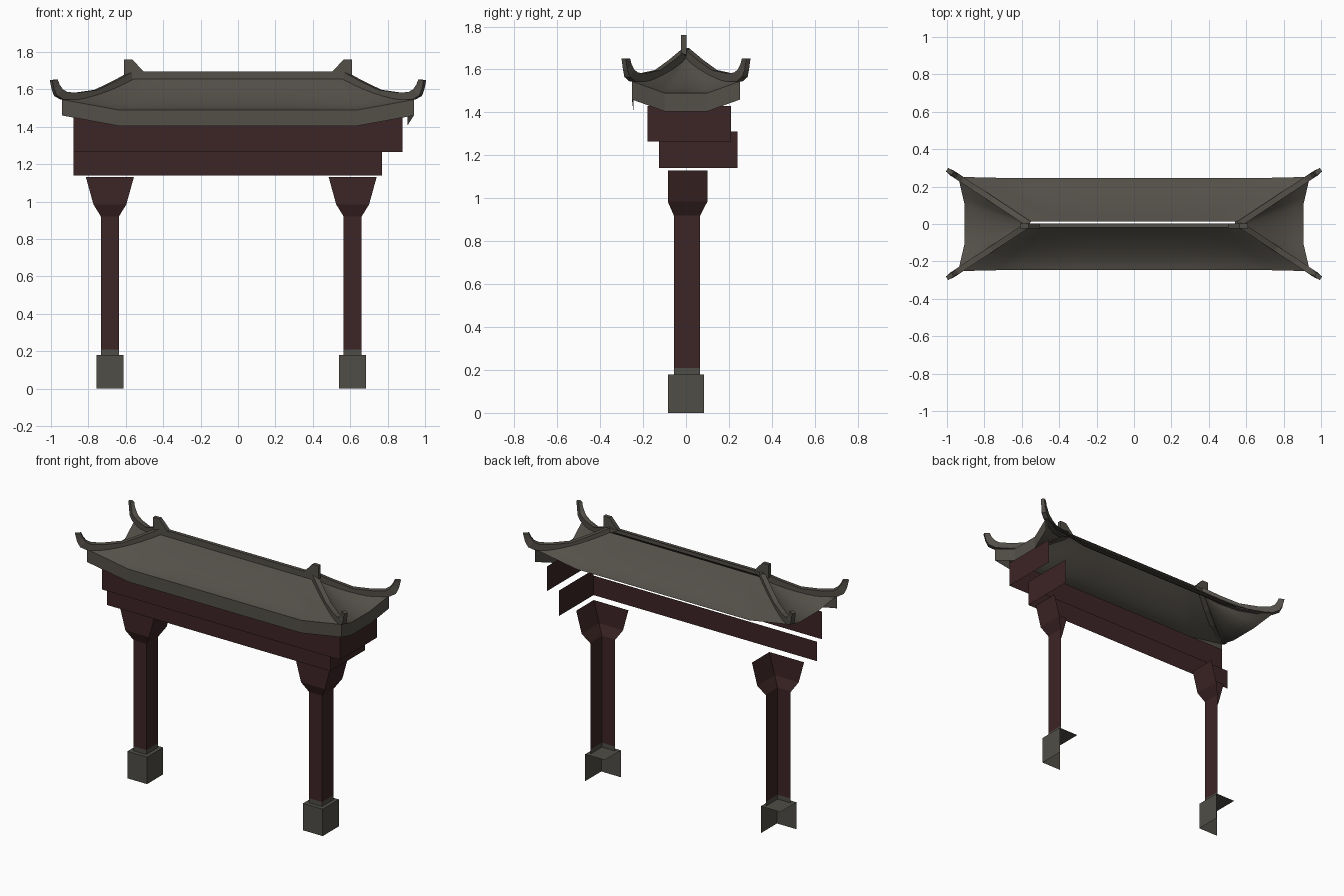
import bpy

if "Cube" in bpy.data.objects:
    bpy.data.objects.remove(bpy.data.objects["Cube"])

def material(name, rgb):
    m = bpy.data.materials.new(name)
    m.diffuse_color = (*rgb, 1)
    m.use_nodes = True
    m.node_tree.nodes["Principled BSDF"].inputs["Base Color"].default_value = m.diffuse_color
    return m

WOOD = material("dark_maroon_wood", (0.046, 0.018, 0.019))
STONE = material("grey_stone", (0.078, 0.075, 0.063))
TILE = material("grey_brown_tile", (0.088, 0.079, 0.066))

def build(name, verts, faces, mat, smooth=False):
    me = bpy.data.meshes.new(name)
    me.from_pydata(verts, [], faces)
    me.materials.append(mat)
    if smooth:
        me.polygons.foreach_set("use_smooth", [True] * len(me.polygons))
    me.update()
    ob = bpy.data.objects.new(name, me)
    bpy.context.collection.objects.link(ob)
    return ob

def corner_shell(name, rings, mat, top=False):
    """Open shell with only front and right walls; ring = (x0, x1, y0, y1, z)."""
    v, f = [], []
    for x0, x1, y0, y1, z in rings:
        v += [(x0, y0, z), (x1, y0, z), (x1, y1, z), (x0, y1, z)]
    for i in range(len(rings) - 1):
        a, b = 4 * i, 4 * i + 4
        f += [(a, a + 1, b + 1, b), (a + 1, a + 2, b + 2, b + 1)]
    if top:
        n = len(v)
        f.append((n - 4, n - 3, n - 2, n - 1))
    build(name, v, f, mat)

def wall(name, p, q, z0, z1, mat):
    build(name, [(*p, z0), (*q, z0), (*q, z1), (*p, z1)], [(0, 1, 2, 3)], mat)

# posts with stone bases and flared brackets
for side, c in (("left", -0.685), ("right", 0.613)):
    box = lambda w, y0, y1, z: (c - w, c + w, y0, y1, z)
    corner_shell(side + "_base", [box(.0725, -.085, .085, 0), box(.0725, -.085, .085, .18)], STONE, True)
    corner_shell(side + "_post_foot", [box(.048, -.057, .066, .18), box(.048, -.057, .066, .21)], STONE)
    corner_shell(side + "_post", [box(.048, -.057, .066, .21), box(.048, -.057, .066, .925)], WOOD)
    corner_shell(side + "_bracket", [box(.048, -.057, .066, .92), box(.088, -.085, .1, .985),
                                     box(.128, -.085, .1, 1.13)], WOOD)

# beams: single front and right panels
wall("lower_beam_front", (-.88, -.125), (.77, -.125), 1.14, 1.27, WOOD)
wall("lower_beam_side", (.77, -.125), (.77, .24), 1.14, 1.31, WOOD)
wall("upper_beam_front", (-.88, -.18), (.88, -.18), 1.265, 1.45, WOOD)
wall("upper_beam_side", (.88, -.18), (.88, .21), 1.265, 1.43, WOOD)

# eave lines: corners lift up
def eave_long(x, s):
    lift = max(0, (abs(x) - .64) / .30)
    return (x, s * (.245 + .007 * lift), 1.49 + .055 * lift)

def eave_short(y, s):
    lift = max(0, (abs(y) - .10) / .152)
    return (s * (.905 + .035 * lift), y, 1.49 + .055 * lift)

LONG = [-.94, -.84, -.74, -.64, -.32, 0, .32, .64, .74, .84, .94]
SHORT = [-.252, -.2, -.15, -.10, 0, .10, .15, .2, .252]

def slope(name, eave, ridge, flip, rows=8):
    """Concave roof surface lofted from ridge points down to eave points."""
    v, f, n = [], [], len(eave)
    for r in range(rows + 1):
        t = r / rows
        k = 1 - (1 - t) ** 1.6
        for e, g in zip(eave, ridge):
            v.append((g[0] + (e[0] - g[0]) * t, g[1] + (e[1] - g[1]) * t, g[2] + (e[2] - g[2]) * k))
    for r in range(rows):
        for i in range(n - 1):
            a = r * n + i
            q = (a, a + n, a + n + 1, a + 1)
            f.append(q[::-1] if flip else q)
    build(name, v, f, TILE, True)

for name, s, y in (("front", -1, 0), ("back", 1, .014)):
    slope(name + "_roof_slope", [eave_long(x, s) for x in LONG],
          [(x * .57 / .94, y, 1.67) for x in LONG], s > 0)
for name, s in (("left", -1), ("right", 1)):
    slope(name + "_roof_slope", [eave_short(y, s) for y in SHORT],
          [(s * .57, y * .03, 1.67) for y in SHORT], s < 0)

# eave boards under the front and right edges
def fascia(name, top):
    n = len(top)
    low = [(x, y, 1.405 + (z - 1.49)) for x, y, z in top]
    build(name, top + low, [(i + n, i + n + 1, i + 1, i) for i in range(n - 1)], TILE)

fascia("front_eave_board", [eave_long(x, -1) for x in LONG])
fascia("right_eave_board", [eave_short(y, 1) for y in SHORT])

# ridge bar: front and top only
build("ridge_bar", [(-.57, -.02, 1.655), (.57, -.02, 1.655), (.57, -.02, 1.695),
                    (-.57, -.02, 1.695), (.57, .004, 1.695), (-.57, .004, 1.695)],
      [(0, 1, 2, 3), (3, 2, 4, 5)], TILE)

# ridge end finials
PROFILE = [(.50, 1.69), (.565, 1.76), (.61, 1.76), (.61, 1.67), (.56, 1.655)]
for side, s in (("left", -1), ("right", 1)):
    n = len(PROFILE)
    v = [(s * x, y, z) for y in (-.024, .002) for x, z in PROFILE]
    f = [tuple(range(n)), tuple(range(2 * n - 1, n - 1, -1))]
    f += [(i, i + n, (i + 1) % n + n, (i + 1) % n) for i in range(n)]
    build(side + "_ridge_finial", v, f if s > 0 else [q[::-1] for q in f], TILE)

# hip ribs ending in upturned horns: lower and upper (x, z) lines
LOW = [(.56, 1.655), (.66, 1.60), (.76, 1.56), (.86, 1.545), (.94, 1.545), (.975, 1.565), (.99, 1.60), (1.0, 1.65)]
UP = [(.56, 1.70), (.66, 1.645), (.76, 1.597), (.86, 1.583), (.92, 1.585), (.945, 1.60), (.96, 1.625), (.97, 1.652)]
for sx, a in ((-1, "left"), (1, "right")):
    for sy, b in ((-1, "front"), (1, "back")):
        v, f = [], []
        for i in range(len(LOW)):
            w = .016 if i < 6 else .012
            for (x, z), k in ((LOW[i], -1), (LOW[i], 1), (UP[i], 1), (UP[i], -1)):
                y = (x - .56) * .66
                v.append((sx * (x - .55 * w * k), sy * (y + .83 * w * k), z))
        for i in range(len(LOW) - 1):
            for j in range(4):
                p, q = 4 * i + j, 4 * i + (j + 1) % 4
                f.append((p, p + 4, q + 4, q))
        n = len(v)
        f.append((n - 4, n - 1, n - 2, n - 3))
        build(f"{b}_{a}_hip_rib", v, f if sx * sy < 0 else [q[::-1] for q in f], TILE)
